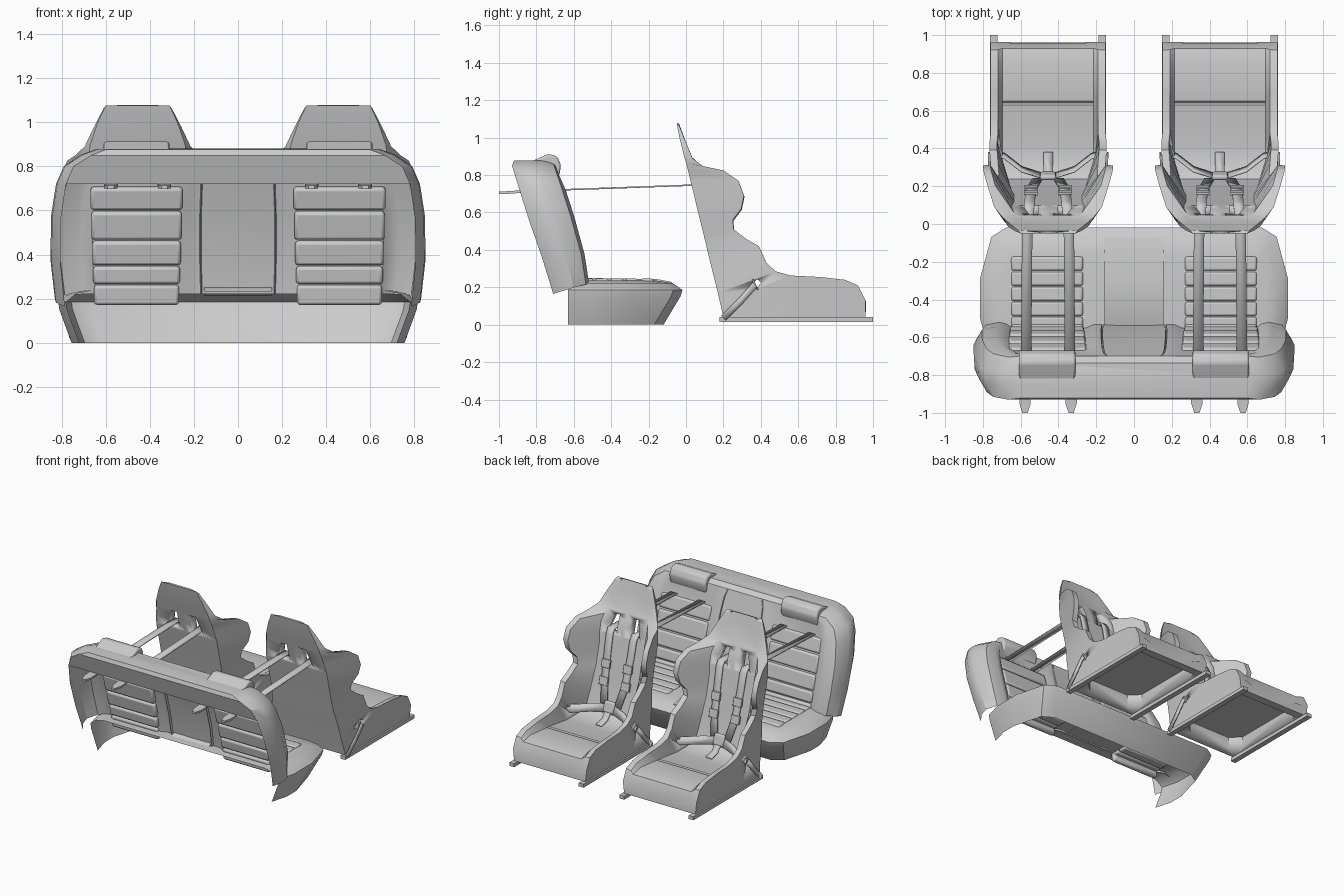
import bpy, bmesh, math
from mathutils import Vector

if "Cube" in bpy.data.objects:
    bpy.data.objects.remove(bpy.data.objects["Cube"])


def mesh(name, verts, faces, bevel=0, solid=0, angle=35):
    me = bpy.data.meshes.new(name)
    me.from_pydata([tuple(v) for v in verts], [], faces)
    bm = bmesh.new()
    bm.from_mesh(me)
    bmesh.ops.recalc_face_normals(bm, faces=bm.faces)
    bm.to_mesh(me)
    bm.free()
    ob = bpy.data.objects.new(name, me)
    bpy.context.collection.objects.link(ob)
    if solid:
        m = ob.modifiers.new("thickness", 'SOLIDIFY')
        m.thickness, m.offset = solid, 0
    if bevel:
        m = ob.modifiers.new("soft", 'BEVEL')
        m.width, m.segments = bevel, 2
    bpy.ops.object.select_all(action='DESELECT')
    ob.select_set(True)
    bpy.context.view_layer.objects.active = ob
    bpy.ops.object.shade_smooth_by_angle(angle=math.radians(angle))
    return ob


def loft(name, rings, closed=True, caps=(0, -1), extra=(), **kw):
    n = len(rings[0])
    faces = []
    for k in range(len(rings) - 1):
        for i in range(n if closed else n - 1):
            j = (i + 1) % n
            faces.append((k*n + i, k*n + j, (k+1)*n + j, (k+1)*n + i))
    for c in caps:
        s = (c % len(rings)) * n
        faces.append(tuple(range(s, s + n)))
    return mesh(name, [v for r in rings for v in r], faces + list(extra), **kw)


def prism(name, prof, x0, x1, **kw):
    """Side profile (y, z) extruded across x."""
    return loft(name, [[(x, y, z) for y, z in prof] for x in (x0, x1)], **kw)


def box(name, c, s, tilt=0, **kw):
    ca, sa = math.cos(tilt), math.sin(tilt)
    prof = [(c[1] + a*ca - b*sa, c[2] + a*sa + b*ca) for a, b in
            ((-s[1]/2, -s[2]/2), (s[1]/2, -s[2]/2), (s[1]/2, s[2]/2), (-s[1]/2, s[2]/2))]
    return prism(name, prof, c[0] - s[0]/2, c[0] + s[0]/2, **kw)


def strap(name, path, side, width):
    w = Vector(side).normalized() * width / 2
    return loft(name, [[Vector(p) - w, Vector(p) + w] for p in path],
                closed=False, caps=(), solid=0.008)


def cut(target, cutter):
    cutter.hide_render = True
    cutter.hide_set(True)
    m = target.modifiers.new("cut", 'BOOLEAN')
    m.operation, m.object, m.solver = 'DIFFERENCE', cutter, 'EXACT'


# bucket shell stations: spine y,z | rim y,z | spine and rim half width | pad half width | pad depth
BACK = [
    (-.05, 1.075, -.035, 1.062, .145, .155, .09, .012),
    (-.035, 1.0, 0, .975, .18, .20, .12, .02),
    (-.01, .9, .035, .89, .215, .24, .15, .03),
    (.002, .86, .09, .848, .22, .285, .17, .04),
    (.012, .82, .2, .825, .23, .32, .18, .05),
    (.024, .77, .28, .77, .24, .342, .19, .06),
    (.041, .7, .31, .69, .25, .345, .19, .06),
    (.06, .62, .295, .62, .25, .335, .18, .06),
    (.08, .54, .25, .56, .25, .31, .18, .06),
    (.097, .47, .255, .51, .25, .30, .18, .06),
    (.116, .39, .32, .46, .255, .305, .19, .06),
    (.14, .29, .39, .42, .27, .31, .20, .06),
    (.17, .17, .43, .33, .28, .31, .21, .07)]
# seat stations: floor y | rim y,z | pad y,z
SEAT = [(.2, .48, .285, .29, .155), (.4, .56, .263, .42, .155), (.62, .7, .256, .63, .185),
        (.64, .71, .256, .64, .175), (.65, .72, .255, .65, .185), (.85, .85, .24, .85, .205),
        (.93, .92, .21, .93, .185), (.96, .96, .13, .955, .12)]

rings = []
for by, bz, fy, fz, wb, wf, wp, d in BACK:
    py, pz = by + d * .97, bz + d * .24
    rings.append(((by, bz, wb), (fy, fz, wf), (py, pz, wp)))
for by, fy, fz, py, pz in SEAT:
    rings.append(((by, .04, .295), (fy, fz, .305), (py, pz, .24)))


def shell_ring(cx, B, F, P):
    half = [(B[2], B[0], B[1]), (F[2], F[0], F[1]), (F[2] - .04, F[0] + .003, F[1] - .006),
            (P[2], P[0], P[1])]
    pts = [(0, B[0], B[1])] + half + [(0, P[0], P[1])] + [(-x, y, z) for x, y, z in half[::-1]]
    return [(cx + x, y, z) for x, y, z in pts]


for cx in (-.455, .455):
    shell = loft("bucket_seat", [shell_ring(cx, *r) for r in rings])
    # harness openings, strap slot and hollow underside
    for s in (-1, 1):
        hole = [(.055, .85), (.10, .85), (.145, .72), (.05, .72)]
        cut(shell, loft("harness_hole_cutter",
                        [[(cx + s*x, y, z) for x, z in hole] for y in (-.2, .25)]))
    cut(shell, box("strap_slot_cutter", (cx, .375, .215), (.8, .03, .05), -.7))
    cut(shell, loft("underside_cutter", [[(cx + x, y, z) for x, y in (
        (-.24, .34), (-.17, .27), (.17, .27), (.24, .34), (.24, .9), (-.24, .9))] for z in (-.05, .128)]))
    # rails, harness belts and hooks
    for s in (-1, 1):
        box("seat_rail", (cx + s*.287, .59, .028), (.04, .82, .026))
        shoulder = [(.118, -.92, .712), (.11, 0, .745), (.1, .09, .752), (.098, .112, .72),
                    (.095, .14, .6), (.085, .19, .4), (.055, .24, .25)]
        strap("shoulder_belt", [(cx + s*x, y, z) for x, y, z in shoulder], (1, 0, 0), .055)
        for y, z in ((.165, .52), (.192, .4)):
            box("belt_adjuster", (cx + s*.09, y, z), (.07, .018, .06), .24, bevel=.004)
        lap = [(.305, .37, .215), (.23, .36, .22), (.14, .29, .225), (.03, .255, .24)]
        strap("lap_belt", [(cx + s*x, y, z) for x, y, z in lap], (0, -.5, 1), .06)
        anchor = [(.307, .2, .035), (.313, .29, .125), (.315, .37, .215)]
        strap("outer_anchor_belt", [(cx + s*x, y, z) for x, y, z in anchor], (0, -.7, .7), .035)
        hx = cx + s*.122
        loft("belt_hook", [[(hx - w, y, z0), (hx + w, y, z0), (hx + w, y, z0 + .014), (hx - w, y, z0 + .014)]
             for y, w, z0 in ((-.88, .03, .705), (-.95, .03, .7), (-1, .014, .698))])
    strap("crotch_belt", [(cx, .38, .162), (cx, .31, .18), (cx, .255, .24)], (1, 0, 0), .05)
    box("harness_buckle", (cx, .255, .25), (.085, .03, .085), .3, bevel=.012)

# bench backrest: open-backed skin. front y,z | rear y,z | half width | relief
STN = [(-.53, .22, -.71, .165, .83, 1), (-.555, .38, -.77, .36, .85, 1), (-.61, .58, -.84, .56, .848, 1),
       (-.655, .72, -.89, .72, .825, 1), (-.682, .80, -.915, .80, .79, .3),
       (-.70, .855, -.93, .85, .71, 0), (-.735, .88, -.92, .877, .64, 0)]
COLS = [(0, -.004), (.166, 0), (.17, -.018), (.174, 0), (.22, 0), (.26, -.018), (.66, -.018),
        (.69, .004), (.73, .012)]
back_rings = []
for fy, fz, ry, rz, hw, relief in STN:
    half = [(x * hw / .85, fy + d * relief, fz) for x, d in COLS]
    half += [(hw - .045, fy - .005, fz - .005), (hw, fy*.6 + ry*.4, fz*.6 + rz*.4),
             (hw - .005, fy*.3 + ry*.7, fz*.3 + rz*.7), (hw - .045, ry, rz)]
    back_rings.append([(-x, y, z) for x, y, z in half[:0:-1]] + half)
n = len(back_rings[0])
flange = [(k*n, k*n + n - 1, (k+1)*n + n - 1, (k+1)*n) for k in (3, 4, 5)]
loft("bench_backrest", back_rings, closed=False, caps=(-1,), extra=flange)

# bench cushion: skirt rings open at the rear. z | front y | half width
cush = []
for z, fy, hw in ((0, -.12, .755), (.15, -.03, .81), (.185, -.018, .815), (.222, -.07, .77), (.236, -.16, .70)):
    half = [(hw - .14, fy), (hw - .06, fy - .05), (hw, fy - .27), (hw, -.5), (hw - .035, -.63)]
    cush.append([(-x, y, z) for x, y in half[::-1]] + [(x, y, z) for x, y in half])
loft("bench_cushion", cush, closed=False, caps=(-1,))
prism("bench_centre_cushion", [(-.57, .232), (-.54, .25), (-.3, .246), (-.15, .243), (-.075, .228),
                               (-.08, .215), (-.16, .23)], -.155, .155)

# ribbed pads and headrests on the bench
for cx in (-.46, .46):
    zs = [.17, .265, .35, .465, .6, .71]
    for i, (a, b) in enumerate(zip(zs, zs[1:])):
        z = (a + b) / 2
        y = -.53 - .2 * max(0, z - .22) - .14 * max(0, z - .22) ** 2
        box("backrest_rib", (cx, y - .018, z), (.385 + .008*i, .04, b - a - .004),
            .16 + .03*i, bevel=.014)
    ys = [-.56, -.49, -.41, -.33, -.25, -.17]
    for a, b in zip(ys, ys[1:]):
        box("cushion_rib", (cx, (a + b)/2, .231), (.38, b - a - .004, .03), bevel=.012)
    prism("bench_headrest", [(-.83, .872), (-.735, .914), (-.69, .9), (-.668, .855), (-.675, .81),
                             (-.69, .775), (-.76, .8)], cx - .15, cx + .15, bevel=.012)
